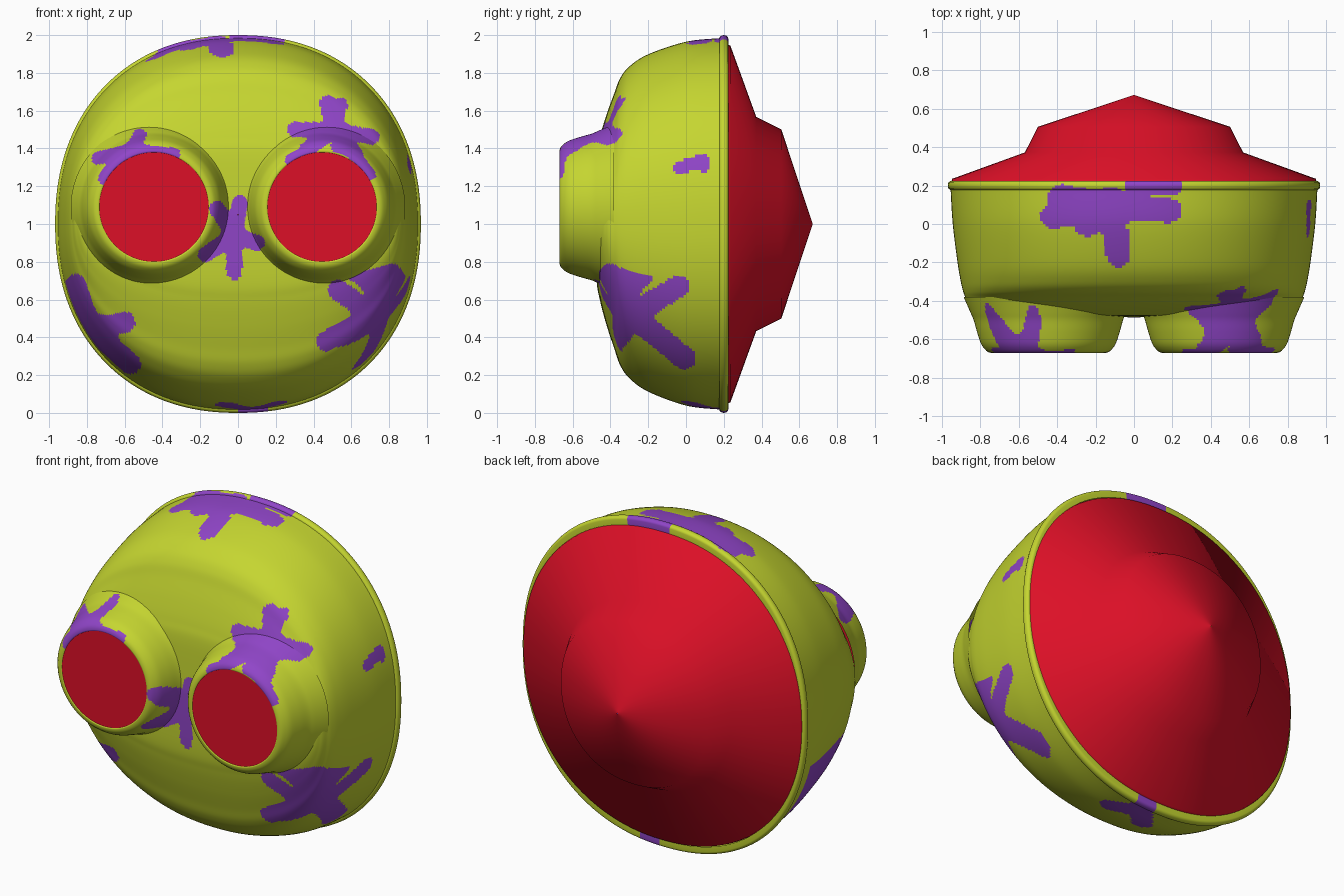
import bpy
import math

cube = bpy.data.objects.get("Cube")
if cube:
    bpy.data.objects.remove(cube, do_unlink=True)


def material(name, red, green, blue):
    mat = bpy.data.materials.new(name)
    mat.use_nodes = True
    colour = (red, green, blue, 1)
    mat.diffuse_color = colour
    mat.node_tree.nodes["Principled BSDF"].inputs["Base Color"].default_value = colour
    return mat


lime = material("lime green", 0.56, 0.67, 0.03)
purple = material("purple", 0.28, 0.06, 0.58)
red = material("red", 0.72, 0.005, 0.02)


# Directions from which the paint splats are projected: flattened point and region
def from_front(p):
    return (p.x, p.z), p.y < 0.1


def from_left(p):
    return (p.y, p.z), p.x > 0.5


def from_above(p):
    return (p.x, p.y), p.z > 1.6


def from_below(p):
    return (p.x, p.y), p.z < 0.4


def arm_distance(point, centre, tip, radius):
    """Signed distance to a round-ended arm."""
    along = [t - c for t, c in zip(tip, centre)]
    offset = [q - c for q, c in zip(point, centre)]
    share = sum(a * o for a, o in zip(along, offset)) / sum(a * a for a in along)
    share = min(1, max(0, share))
    return math.hypot(*(o - a * share for a, o in zip(along, offset))) - radius


def splat(project, radius, centre, *tips):
    """A test for points under a splat whose arms melt together at the centre."""
    reach = max(math.dist(centre, tip) for tip in tips) + 2 * radius
    blend = radius / 4

    def covers(p):
        point, inside = project(p)
        if not inside or math.dist(point, centre) > reach:
            return False
        return sum(math.exp(-arm_distance(point, centre, tip, radius) / blend)
                   for tip in tips) > 1
    return covers


# Painted splats
over_left_eye = splat(from_front, 0.04, (0.51, 1.5), (0.47, 1.64), (0.54, 1.63),
                      (0.71, 1.46), (0.3, 1.5), (0.36, 1.39), (0.62, 1.37))
left_eye_edge = splat(from_front, 0.03, (0.62, 1.37), (0.7, 1.26), (0.52, 1.41))
left_eye_corner = splat(from_front, 0.03, (0.36, 1.38), (0.28, 1.34))
over_right_eye = splat(from_front, 0.035, (-0.56, 1.39), (-0.52, 1.47),
                       (-0.74, 1.35), (-0.66, 1.33), (-0.34, 1.37))
right_eye_edge = splat(from_front, 0.03, (-0.67, 1.31), (-0.71, 1.24))
nose_splat = splat(from_front, 0.042, (-0.02, 0.94), (0.01, 1.11), (-0.11, 1.08),
                   (-0.17, 0.84), (-0.02, 0.75), (0.1, 0.9))
left_cheek = splat(from_left, 0.06, (-0.29, 0.52), (-0.4, 0.73), (-0.04, 0.67),
                   (-0.01, 0.29), (-0.36, 0.4))
left_cheek_front = splat(from_front, 0.055, (0.72, 0.52), (0.53, 0.65),
                         (0.47, 0.38), (0.83, 0.72))
right_cheek = splat(from_front, 0.055, (-0.78, 0.45), (-0.86, 0.68),
                    (-0.6, 0.48), (-0.57, 0.26))
left_spot = splat(from_left, 0.035, (0.08, 1.33), (-0.03, 1.3), (0.09, 1.31))
crown_splat = splat(from_above, 0.065, (-0.12, 0.1), (-0.42, 0.04), (-0.38, 0.14),
                    (-0.24, 0), (-0.08, -0.16), (0.18, 0.07))
crown_edge = splat(from_above, 0.05, (0, 0.2), (0.2, 0.2))
under_splat = splat(from_below, 0.06, (0.07, 0.14), (0.2, 0.03), (-0.06, 0), (0.1, 0.22))
splats = [over_left_eye, left_eye_edge, left_eye_corner, over_right_eye, right_eye_edge,
          nose_splat, left_cheek, left_cheek_front, right_cheek, left_spot,
          crown_splat, crown_edge, under_splat]


def smooth_rings(keys):
    """Fill in rings between the key rings with a smooth spline."""
    out = []
    for i, (a, b) in enumerate(zip(keys, keys[1:])):
        before, after = keys[max(i - 1, 0)], keys[min(i + 2, len(keys) - 1)]
        count = math.ceil(math.dist(a, b) / 0.015)
        for k in range(count):
            t = k / count
            out.append([q + t / 2 * (r - p + t * (2 * p - 5 * q + 4 * r - s
                                                  + t * (3 * (q - r) + s - p)))
                        for p, q, r, s in zip(before, a, b, after)])
    return out + [keys[-1]]


def loft(name, rings, segments, power, mats, centre=0):
    """Skin rings (y, half width, half height, middle z), listed from back to front."""
    def curve(value):
        return math.copysign(abs(value) ** (2 / power), value)

    verts, faces = [], []
    for y, half_x, half_z, middle in rings:
        for j in range(segments):
            angle = math.tau * j / segments
            verts.append((centre + half_x * curve(math.cos(angle)), y,
                          middle + half_z * curve(math.sin(angle))))
    for start in range(0, len(verts) - segments, segments):
        for j in range(segments):
            a, b = start + j, start + (j + 1) % segments
            faces.append((a, b, b + segments, a + segments))
    mesh = bpy.data.meshes.new(name)
    mesh.from_pydata(verts, [], faces)
    for mat in mats:
        mesh.materials.append(mat)
    for poly in mesh.polygons:
        poly.use_smooth = True
        if purple in mats and any(covers(poly.center) for covers in splats):
            poly.material_index = 1
    bpy.context.collection.objects.link(bpy.data.objects.new(name, mesh))


# Head shell: a deep bowl whose middle rises slightly towards the flat face
bowl = [(0.18, 0.953, 0.983), (0, 0.942, 0.963), (-0.2, 0.917, 0.893), (-0.3, 0.9, 0.825),
        (-0.35, 0.888, 0.757), (-0.38, 0.877, 0.675), (-0.42, 0.86, 0.56),
        (-0.455, 0.82, 0.435), (-0.475, 0.7, 0.315), (-0.485, 0.002, 0.002)]
head = [(y, wide, tall, 1.05 - 0.05 * tall) for y, wide, tall in bowl]
loft("head_shell", smooth_rings(head), 360, 2.2, [lime, purple])

# Rounded lip round the back edge
lip = []
for step in range(9):
    turn = math.pi * (0.5 - step / 8)
    grow = 0.018 * math.cos(turn)
    lip.append((0.2 + 0.024 * math.sin(turn), 0.95 + grow, 0.982 + grow, 1))
lip.insert(0, (0.224, 0.93, 0.95, 1))
loft("back_lip", lip, 360, 2.2, [lime, purple])

# Stepped back cover
steps = [(0.67, 0.002), (0.505, 0.5), (0.372, 0.567), (0.235, 0.945), (0.215, 0.95)]
loft("back_cover", [(y, size, size, 1) for y, size in steps], 128, 2.15, [red])

# Flared eye sockets with flat round eyes
flare = [(-0.38, 0.44), (-0.46, 0.405), (-0.5, 0.388), (-0.56, 0.371), (-0.62, 0.351),
         (-0.65, 0.331), (-0.665, 0.314), (-0.67, 0.291), (-0.66, 0.286)]
socket = smooth_rings([(y, size, size, 1.09) for y, size in flare])
eye = [(-0.667, size, size, 1.09) for size in (0.29, 0.001)]
for side, centre in (("left", 0.445), ("right", -0.445)):
    loft(side + "_eye_socket", socket, 200, 2, [lime, purple], centre)
    loft(side + "_eye", eye, 96, 2, [red], centre)
